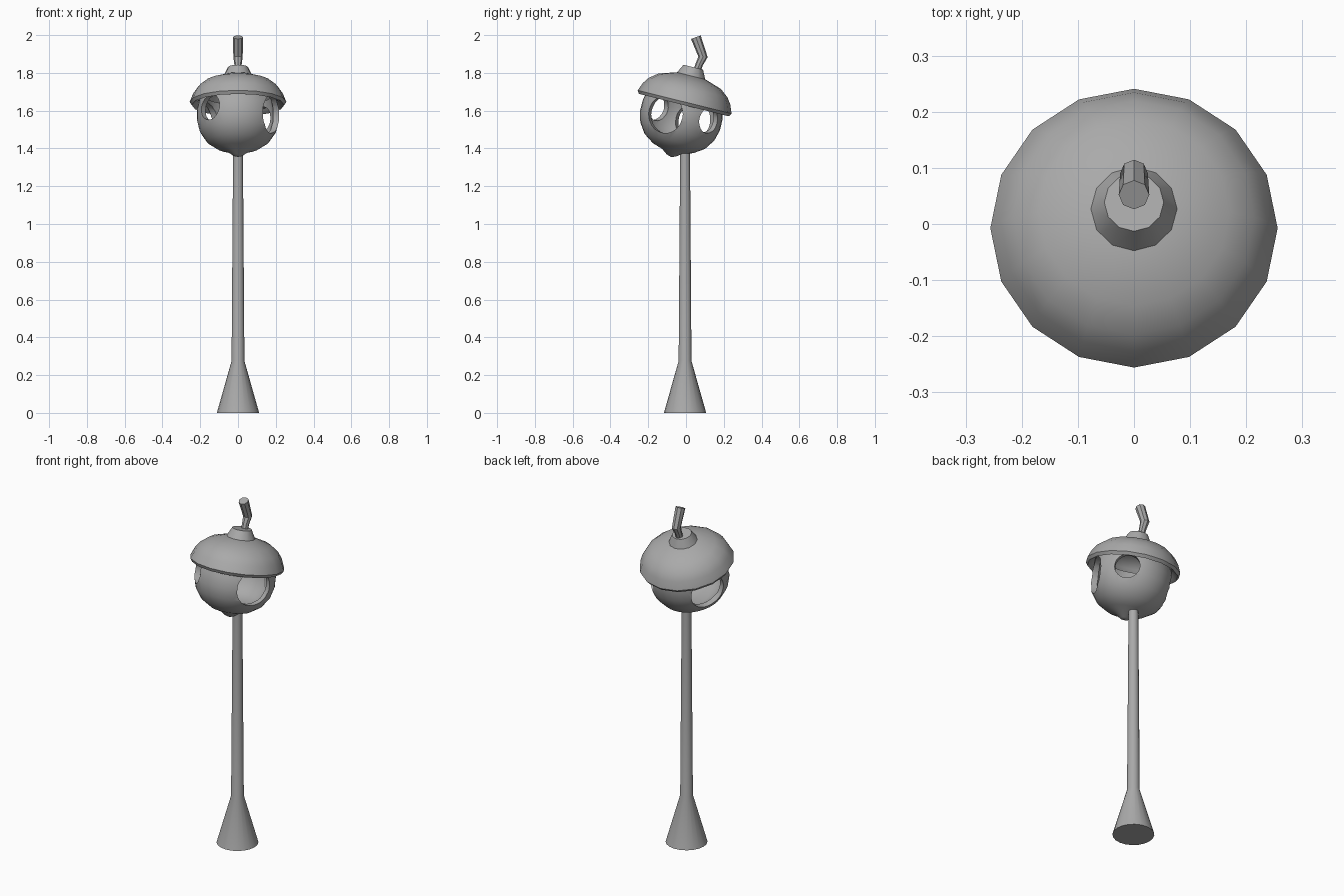
import bpy, bmesh, math
from mathutils import Matrix, Vector

cube = bpy.data.objects.get("Cube")
if cube:
    bpy.data.objects.remove(cube)

grey = bpy.data.materials.new("plain_grey")
grey.use_nodes = True
COLOUR = (0.4, 0.4, 0.4, 1)
grey.diffuse_color = COLOUR
grey.node_tree.nodes["Principled BSDF"].inputs["Base Color"].default_value = COLOUR

# Frame of the leaning acorn: origin at its lower tip, z along its axis
LEAN = Matrix.Translation((0, -0.08, 1.355)) @ Matrix.Rotation(math.radians(-14), 4, 'X')


def select(ob):
    bpy.ops.object.select_all(action='DESELECT')
    ob.select_set(True)
    bpy.context.view_layer.objects.active = ob


def shade(ob, angle=35):
    select(ob)
    bpy.ops.object.shade_smooth_by_angle(angle=math.radians(angle))


def lathe(name, profile, sides, matrix=Matrix()):
    """Turn a profile of (radius, height) that starts and ends on the axis."""
    bm = bmesh.new()
    verts = [bm.verts.new((r, 0, z)) for r, z in profile]
    edges = [bm.edges.new(pair) for pair in zip(verts, verts[1:])]
    bmesh.ops.spin(bm, geom=verts + edges, cent=(0, 0, 0), axis=(0, 0, 1),
                   angle=math.tau, steps=sides, use_merge=True)
    bmesh.ops.remove_doubles(bm, verts=bm.verts, dist=0.0005)
    bmesh.ops.dissolve_degenerate(bm, edges=bm.edges, dist=0.0001)
    bmesh.ops.recalc_face_normals(bm, faces=bm.faces)
    bm.transform(matrix)
    mesh = bpy.data.meshes.new(name)
    bm.to_mesh(mesh)
    bm.free()
    ob = bpy.data.objects.new(name, mesh)
    bpy.context.collection.objects.link(ob)
    mesh.materials.append(grey)
    return ob


# Post with a flared foot
post = lathe("post", [(0, 0), (0.112, 0), (0.034, 0.275), (0.026, 1.385), (0, 1.385)], 20,
             Matrix.Translation((0, -0.005, 0)))
shade(post)

# Hollow nut body, outer wall up and inner wall back down
nut = lathe("nut_body", [
    (0, 0), (0.025, 0.008), (0.055, 0.03), (0.11, 0.048), (0.165, 0.085), (0.202, 0.14),
    (0.218, 0.2), (0.217, 0.26), (0.2, 0.33),
    (0.172, 0.33), (0.187, 0.26), (0.188, 0.2), (0.172, 0.145), (0.14, 0.105),
    (0.09, 0.078), (0, 0.07)], 32, LEAN)

# Round openings: one wide and one narrow bore straight through the nut
for azimuth, height, radius in ((-25, 0.213, 0.1), (45, 0.235, 0.068)):
    turn = Matrix.Rotation(math.radians(azimuth), 4, 'Z') @ Matrix.Rotation(math.pi / 2, 4, 'Y')
    bore = lathe("bore", [(0, -0.4), (radius, -0.4), (radius, 0.4), (0, 0.4)], 28,
                 LEAN @ Matrix.Translation((0, 0, height)) @ turn)
    bore.hide_render = True
    cut = nut.modifiers.new("opening", 'BOOLEAN')
    cut.operation = 'DIFFERENCE'
    cut.solver = 'EXACT'
    cut.object = bore
    select(nut)
    bpy.ops.object.modifier_apply(modifier=cut.name)
    bpy.data.objects.remove(bore)
shade(nut)

# Overhanging cap, hollow underneath
cap = lathe("cap", [
    (0, 0.447), (0.08, 0.442), (0.17, 0.413), (0.215, 0.378), (0.238, 0.345), (0.256, 0.3),
    (0.245, 0.283), (0.212, 0.302), (0.19, 0.355), (0.13, 0.4), (0, 0.415)], 16, LEAN)
shade(cap, 40)

# Collar around the stalk
collar = lathe("collar", [(0, 0.43), (0.083, 0.43), (0.053, 0.49), (0, 0.49)], 12, LEAN)
shade(collar)

# Bent stalk
curve = bpy.data.curves.new("stalk", 'CURVE')
curve.dimensions = '3D'
curve.bevel_depth = 0.026
curve.bevel_resolution = 2
curve.use_fill_caps = True
path = [((0.055, 1.8), 0.75), ((0.07, 1.845), 0.75), ((0.09, 1.885), 0.95), ((0.052, 1.989), 1.05)]
line = curve.splines.new('POLY')
line.points.add(len(path) - 1)
for point, ((y, z), thickness) in zip(line.points, path):
    point.co = (0, y, z, 1)
    point.radius = thickness
stalk = bpy.data.objects.new("stalk", curve)
bpy.context.collection.objects.link(stalk)
curve.materials.append(grey)
select(stalk)
bpy.ops.object.convert(target='MESH')
shade(bpy.context.view_layer.objects.active)
